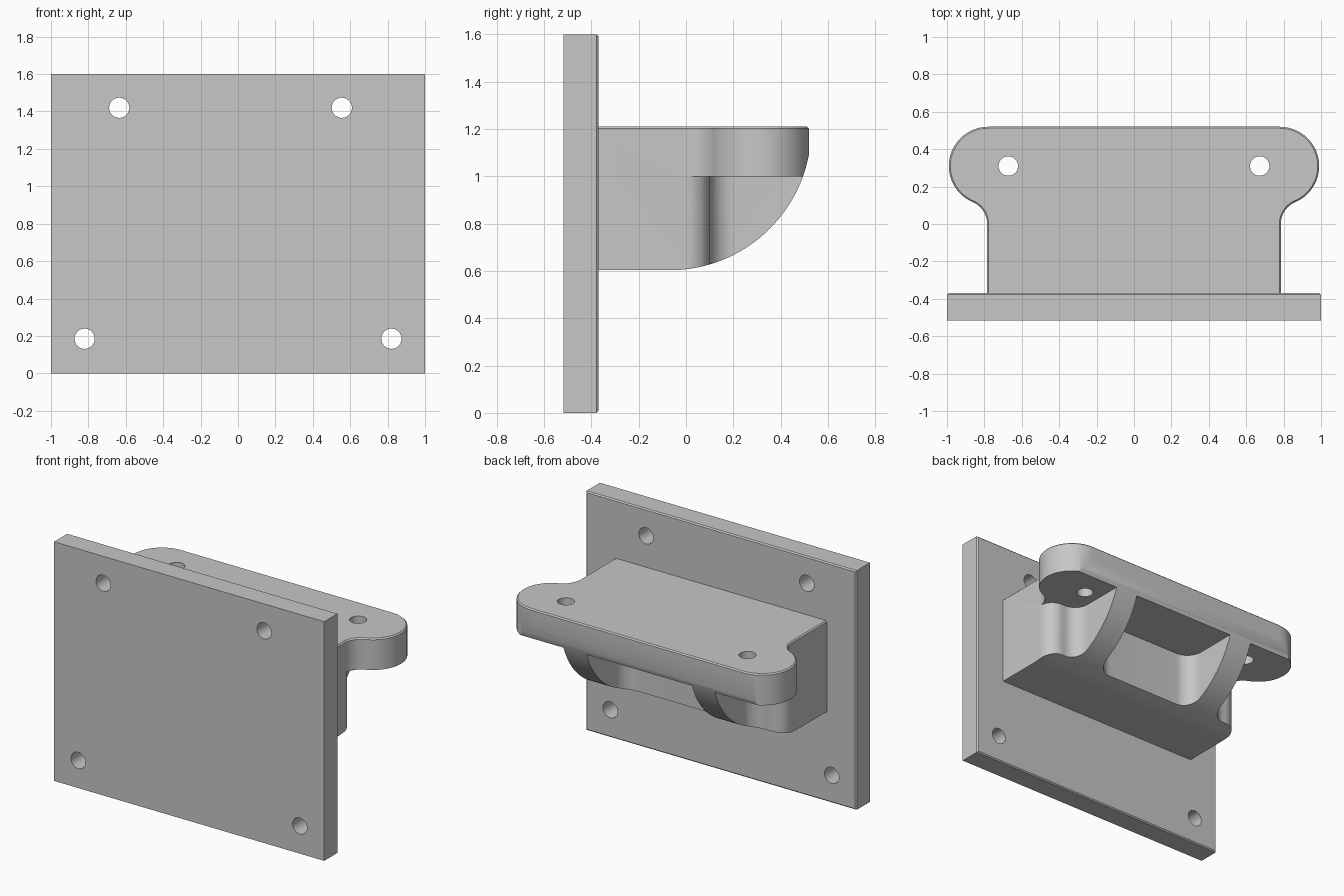
import bpy, bmesh, math
from mathutils import Vector

if "Cube" in bpy.data.objects:
    bpy.data.objects.remove(bpy.data.objects["Cube"])

grey = bpy.data.materials.new("plain_grey")
grey.diffuse_color = (0.57, 0.57, 0.57, 1)
grey.use_nodes = True
grey.node_tree.nodes["Principled BSDF"].inputs["Base Color"].default_value = grey.diffuse_color


def arc(cx, cy, r, a0, a1, n=12):
    """Points on an arc, angles in degrees."""
    steps = [math.radians(a0 + (a1 - a0) * i / n) for i in range(n + 1)]
    return [(cx + r * math.cos(a), cy + r * math.sin(a)) for a in steps]


def mirrored(half):
    """Close a half outline across x = 0."""
    return half + [(-x, y) for x, y in reversed(half)]


def prism(name, pts, place, lo, hi, soft=None, width=0.008):
    """Extrude an outline from lo to hi; soft(v) picks rim vertices to chamfer."""
    bm = bmesh.new()
    a = [bm.verts.new(place(u, v, lo)) for u, v in pts]
    b = [bm.verts.new(place(u, v, hi)) for u, v in pts]
    bm.faces.new(a)
    bm.faces.new(b)
    for i in range(len(pts)):
        j = (i + 1) % len(pts)
        bm.faces.new((a[i], a[j], b[j], b[i]))
    bmesh.ops.recalc_face_normals(bm, faces=bm.faces)
    if soft:
        rim = [e for e in bm.edges if all(soft(v.co) for v in e.verts)]
        bmesh.ops.bevel(bm, geom=rim, offset=width, segments=1,
                        profile=0.5, affect='EDGES')
    me = bpy.data.meshes.new(name)
    bm.to_mesh(me)
    bm.free()
    ob = bpy.data.objects.new(name, me)
    bpy.context.collection.objects.link(ob)
    me.materials.append(grey)
    return ob


def combine(ob, tool, op):
    """Apply a boolean and remove the tool."""
    bpy.context.view_layer.objects.active = ob
    m = ob.modifiers.new("cut", 'BOOLEAN')
    m.operation, m.object, m.solver = op, tool, 'EXACT'
    bpy.ops.object.modifier_apply(modifier=m.name)
    bpy.data.objects.remove(tool)


def smooth(ob):
    bpy.ops.object.select_all(action='DESELECT')
    ob.select_set(True)
    bpy.context.view_layer.objects.active = ob
    bpy.ops.object.shade_smooth_by_angle(angle=math.radians(30))


def along_z(u, v, w):
    return Vector((u, v, w))


def along_y(u, v, w):
    return Vector((u, w, v))


def along_x(u, v, w):
    return Vector((w, u, v))


# Mounting plate with four bolt holes
plate = prism("mounting_plate", [(-1, 0), (1, 0), (1, 1.6), (-1, 1.6)],
              along_y, -0.517, -0.37, lambda c: c.y > -0.38)
for x, z in ((-0.635, 1.42), (0.555, 1.42), (-0.82, 0.185), (0.82, 0.185)):
    combine(plate, prism("bolt_hole", arc(x, z, 0.054, 0, 350, 35),
                         along_y, -0.7, -0.2), 'DIFFERENCE')

# Curved underside shared by the ribs and flange
sweep = ([(-0.5, 0.603)] + arc(-0.07, 1.203, 0.60, -90, 0, 40)
         + [(0.53, 1.4), (-0.5, 1.4)])


def sweep_cut(ob):
    combine(ob, prism("sweep_cutter", sweep, along_x, -1.2, 1.2), 'INTERSECT')


# Block with two ribs, a centre pocket and two corner pockets
core = (arc(0.28, 0.20, 0.11, -90, 0)
        + [(0.39, 0.6), (0.56, 0.6)] + arc(0.66, 0.20, 0.10, 180, 270)
        + arc(0.685, 0.0, 0.10, 90, 0) + [(0.785, -0.40)])
block = prism("bracket_block", mirrored(core), along_z, 0.5, 1.0)
sweep_cut(block)

# Flange with round ears
ears = (arc(0.78, 0.31, 0.21, 90, -67, 28)
        + arc(0.912, 0.0, 0.127, 113, 180, 12)[1:] + [(0.785, -0.40)])
flange = prism("flange", mirrored(ears), along_z, 1.0, 1.21,
               lambda c: c.z > 1.2)
sweep_cut(flange)

# Holes through the ears
for s in (-1, 1):
    combine(flange, prism("ear_hole", arc(s * 0.672, 0.31, 0.052, 0, 350, 35),
                          along_z, 0.8, 1.4), 'DIFFERENCE')

# Join the block and flange into one bracket
combine(flange, block, 'UNION')
flange.name = "bracket_shelf"

for ob in (plate, flange):
    smooth(ob)
